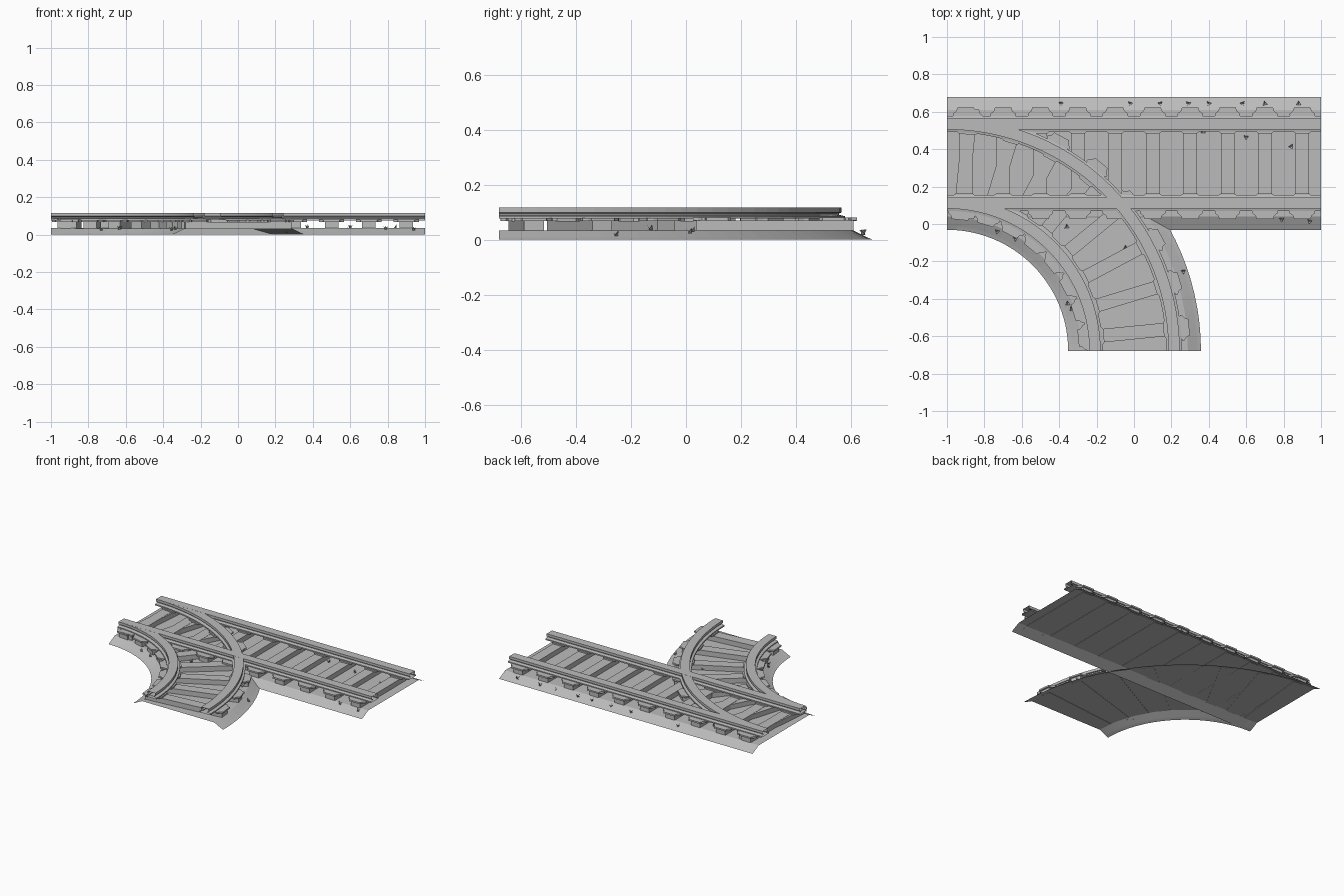
import bpy, bmesh, math, random
from mathutils import Vector

random.seed(4)
cube = bpy.data.objects.get("Cube")
if cube:
    bpy.data.objects.remove(cube)

grey = bpy.data.materials.new("plain grey")
grey.use_nodes = True
COLOUR = (0.5, 0.5, 0.5, 1)
grey.diffuse_color = COLOUR
grey.node_tree.nodes["Principled BSDF"].inputs["Base Color"].default_value = COLOUR

MID, RADIUS = 0.324, 1.003      # centre line of the straight, radius of the branch
CENTRE = Vector((-1, -0.679, 0))
RAIL = 0.2115                   # rail distance from the centre line


def straight(s, off, z):
    return Vector((s, MID + off, z))


def branch(s, off, z):
    a = math.pi / 2 - s / RADIUS
    r = RADIUS + off
    return CENTRE + Vector((r * math.cos(a), r * math.sin(a), z))


def finish(name, bm):
    mesh = bpy.data.meshes.new(name)
    bm.to_mesh(mesh)
    bm.free()
    mesh.materials.append(grey)
    obj = bpy.data.objects.new(name, mesh)
    bpy.context.collection.objects.link(obj)
    return obj


def sweep(name, place, start, end, steps, profile, closed):
    """Sweep an (offset, height) profile along a track."""
    bm = bmesh.new()
    rows = []
    for i in range(steps + 1):
        s = start + (end - start) * i / steps
        rows.append([bm.verts.new(place(s, o, z)) for o, z in profile])
    n = len(profile)
    for a, b in zip(rows, rows[1:]):
        for j in range(n if closed else n - 1):
            k = (j + 1) % n
            bm.faces.new((a[j], b[j], b[k], a[k]))
    if closed:
        bmesh.ops.recalc_face_normals(bm, faces=bm.faces)
    return finish(name, bm)


def prism(bm, place, s, outline, low, high):
    """Add an upright block with an outline given around one track position."""
    bottom = [bm.verts.new(place(s, o, low) + along(place, s) * u) for u, o in outline]
    top = [bm.verts.new(v.co + Vector((0, 0, high - low))) for v in bottom]
    bm.faces.new(top)
    bm.faces.new(bottom[::-1])
    n = len(top)
    for i in range(n):
        k = (i + 1) % n
        bm.faces.new((bottom[i], bottom[k], top[k], top[i]))


def along(place, s):
    return (place(s + 0.01, 0, 0) - place(s - 0.01, 0, 0)).normalized()


def mirrored(half):
    """Complete an outline from (half width, offset) pairs."""
    return [(w, o) for w, o in half] + [(-w, o) for w, o in reversed(half)]


BED = [(-0.355, 0), (-0.335, 0.01), (-0.285, 0.035),
       (0.285, 0.035), (0.335, 0.01), (0.355, 0)]
RAIL_HALF = [(0.042, 0.077), (0.042, 0.086), (0.02, 0.091),
             (0.02, 0.096), (0.03, 0.099), (0.03, 0.117)]
RAIL_PROFILE = mirrored(RAIL_HALF)
SLEEPER = mirrored([(0.036, -0.285), (0.036, 0.285)])
CHAIR = [(0.036, 0.16), (0.05, 0.172), (0.05, 0.25), (0.068, 0.255),
         (0.068, 0.266), (0.05, 0.28), (0.044, 0.298)]

# Bed, rails and sleepers of the straight and of the branch
tracks = [("straight", straight, -1, 2, 10, 1, 0),
          ("branch", branch, 0, RADIUS * math.pi / 2, 8, 28, -0.0015)]
for label, place, start, length, count, steps, drop in tracks:
    end = start + length
    sweep(label + "_bed", place, start, end, steps,
          [(o, max(0, z + drop)) for o, z in BED], False)
    for side, sign in (("outer", 1), ("inner", -1)):
        profile = [(sign * RAIL + o, z + drop / 3) for o, z in RAIL_PROFILE]
        sweep(f"{label}_{side}_rail", place, start, end, steps, profile, True)

    sleepers, chairs = bmesh.new(), bmesh.new()
    for i in range(count):
        s = start + length * (i + 0.5) / count
        prism(sleepers, place, s, SLEEPER, 0.033 + drop, 0.07 + drop)
        for sign in (1, -1):
            outline = mirrored([(w, sign * o) for w, o in CHAIR])
            prism(chairs, place, s, outline, 0.069 + drop, 0.08 + drop)
    for name, bm in (("sleepers", sleepers), ("rail_chairs", chairs)):
        bmesh.ops.recalc_face_normals(bm, faces=bm.faces)
        finish(f"{label}_{name}", bm)

# Small weeds: three leaning blades each
weeds = bmesh.new()


def weed(place, s, off):
    edge = abs(off)
    z = 0.035 if edge < 0.285 else 0.035 - (edge - 0.285) * 0.5
    root = place(s, off, z)
    turn = random.uniform(0, 2)
    for k in range(3):
        a = turn + k * 2.1
        out = Vector((math.cos(a), math.sin(a), 0))
        wide = Vector((-out.y, out.x, 0)) * 0.008
        tip = root + out * 0.015 + Vector((0, 0, 0.02))
        weeds.faces.new([weeds.verts.new(p) for p in (root - wide, root + wide, tip)])


for s in (-0.39, -0.02, 0.14, 0.29, 0.4, 0.58, 0.7, 0.88):
    weed(straight, s, 0.32)
for s, off in ((0.37, 0.17), (0.6, 0.14), (0.84, 0.09), (0.79, -0.3), (0.94, -0.31)):
    weed(straight, s, off)
for s, off in ((0.4, -0.31), (0.55, -0.3), (1.25, -0.3), (1.2, -0.31),
               (0.77, -0.08), (1.05, 0.1), (1.12, 0.25), (1.25, 0.33)):
    weed(branch, s, off)
finish("weeds", weeds)
